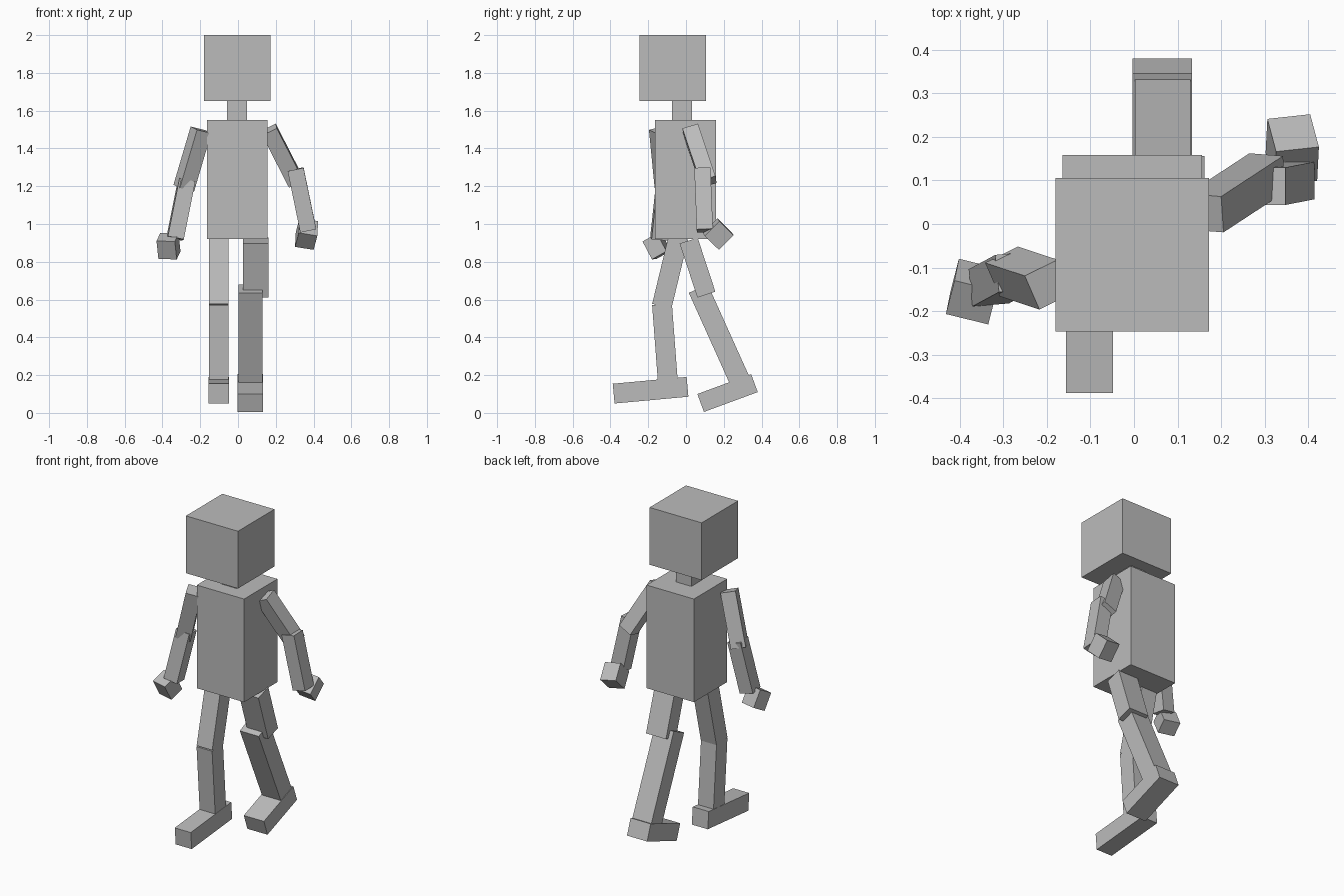
import bpy
from mathutils import Matrix, Vector

cube = bpy.data.objects.get("Cube")
if cube:
    bpy.data.objects.remove(cube, do_unlink=True)

# Single grey material
GREY = (0.5, 0.5, 0.5, 1)
grey = bpy.data.materials.new("plain_grey")
grey.use_nodes = True
grey.diffuse_color = GREY
grey.node_tree.nodes["Principled BSDF"].inputs["Base Color"].default_value = GREY


def block(name, start, end, width, depth, side=(1, 0, 0)):
    """Box running from start to end; width is measured along the side direction."""
    start, end = Vector(start), Vector(end)
    axis = (end - start).normalized()
    across = Vector(side)
    across = (across - axis * across.dot(axis)).normalized()
    normal = axis.cross(across)
    bpy.ops.mesh.primitive_cube_add(size=1)
    ob = bpy.context.object
    ob.name = ob.data.name = name
    turn = Matrix((across, normal, axis)).transposed().to_4x4()
    size = Matrix.Diagonal((width, depth, (end - start).length, 1))
    ob.data.transform(turn @ size)
    ob.location = (start + end) / 2
    ob.data.materials.append(grey)
    return ob


# Head, neck and torso
block("head", (-.004, -.07, 1.65), (-.004, -.07, 2), .352, .352)
block("neck", (-.005, -.022, 1.55), (-.005, -.022, 1.65), .105, .105)
block("torso", (-.004, -.003, .92), (-.004, -.003, 1.55), .32, .322)

# Left arm, swung back
ARM = .086
block("left_upper_arm", (.164, .025, 1.5), (.306, .118, 1.223), ARM, ARM, (-.06, .96, .28))
block("left_forearm", (.305, .087, 1.29), (.372, .1, .965), ARM, ARM)
block("left_hand", (.373, .1325, .984), (.353, .2075, .91), .1, .11, (.97, .15, -.2))

# Right arm, swung forward
block("right_upper_arm", (-.196, -.139, 1.498), (-.287, -.109, 1.19), ARM, ARM, (.037, -.08, -.01))
block("right_forearm", (-.272, -.11, 1.23), (-.333, -.143, .924), ARM, ARM, (.99, .1, 0))
block("right_hand", (-.373, -.18, .93), (-.363, -.13, .835), .1, .09, (.97, -.25, 0))

# Right leg, stepping forward
block("right_thigh", (-.102, -.04, .93), (-.102, -.128, .565), .105, .105)
block("right_shin", (-.102, -.127, .575), (-.102, -.095, .15), .105, .105)
block("right_foot", (-.102, -.383, .102), (-.102, .008, .138), .108, .105)

# Left leg, trailing
block("left_thigh", (.094, .014, .912), (.094, .108, .626), .135, .1)
block("left_shin", (.066, .065, .658), (.066, .285, .17), .128, .11)
block("left_foot", (.065, .0775, .0525), (.065, .3625, .1575), .136, .101)
